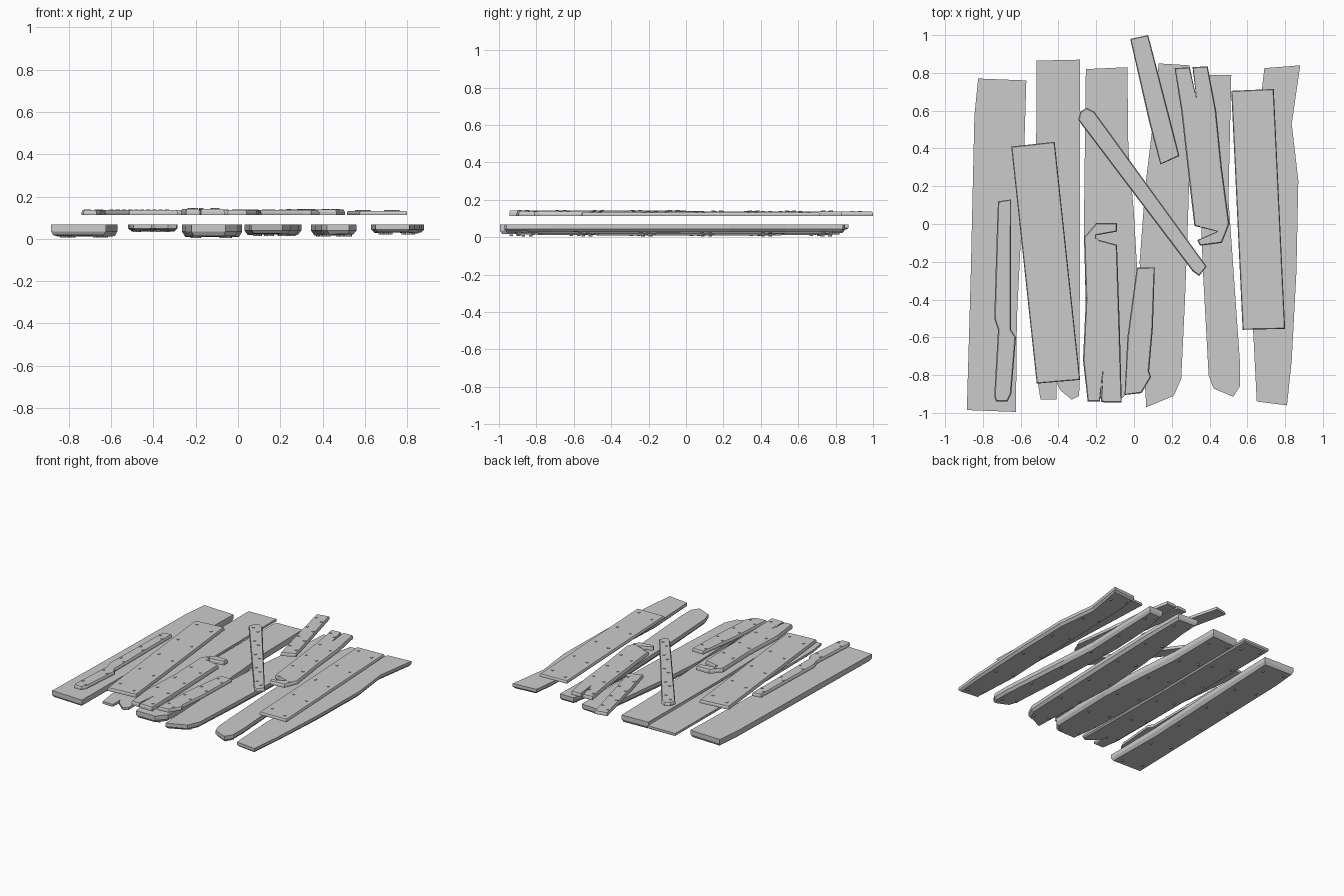
import bpy
import bmesh
from mathutils import Matrix

cube = bpy.data.objects.get("Cube")
if cube:
    bpy.data.objects.remove(cube)

wood = bpy.data.materials.new("weathered grey wood")
wood.use_nodes = True
GREY = (0.6, 0.6, 0.6, 1)
wood.diffuse_color = GREY
wood.node_tree.nodes["Principled BSDF"].inputs["Base Color"].default_value = GREY


def edge_x(edge, y):
    """Find x along a board edge at a given y."""
    points = sorted(edge, key=lambda p: p[1])
    for (xa, ya), (xb, yb) in zip(points, points[1:]):
        if ya <= y <= yb:
            return xa + (xb - xa) * (y - ya) / max(yb - ya, 0.001)
    return points[0][0] if y < points[0][1] else points[-1][0]


def add_nails(bm, left, right, z, rows, margin):
    """Set pairs of flat nail heads between the two edges."""
    low = max(left[0][1], right[0][1]) + 0.07
    high = min(left[-1][1], right[-1][1]) - 0.07
    for row in range(rows):
        y = low + (high - low) * row / (rows - 1)
        for side, other, shift in ((left, right, 0.02), (right, left, -0.02)):
            ny = y + shift
            a, b = edge_x(side, ny), edge_x(other, ny)
            spot = Matrix.Translation((a + (b - a) * margin, ny, z))
            bmesh.ops.create_cone(bm, cap_ends=True, segments=8, radius1=0.01,
                                  radius2=0.01, depth=0.008, matrix=spot)


def board(name, left, right, wide_z, worn_z, worn, rows, margin=0.2, bow=0.0):
    """Board between two edges (front to back), worn narrower at worn_z."""
    bm = bmesh.new()
    outline = right + left[::-1]
    verts = [bm.verts.new((x, y, wide_z)) for x, y in outline]
    base = bm.faces.new(verts)
    step = worn_z - wide_z
    made = bmesh.ops.extrude_face_region(bm, geom=[base], use_keep_orig=True)["geom"]
    face = next(g for g in made if isinstance(g, bmesh.types.BMFace))
    bmesh.ops.translate(bm, verts=face.verts, vec=(0, 0, step * 0.55))
    bmesh.ops.inset_region(bm, faces=[face], thickness=worn, use_even_offset=False)
    for v in face.verts:
        v.co.z = worn_z + bow * v.co.y ** 2
    bmesh.ops.recalc_face_normals(bm, faces=bm.faces[:])
    add_nails(bm, left, right, worn_z, rows, margin)
    mesh = bpy.data.meshes.new(name)
    bm.to_mesh(mesh)
    bm.free()
    mesh.materials.append(wood)
    obj = bpy.data.objects.new(name, mesh)
    bpy.context.collection.objects.link(obj)


def lower(name, left, right, underside):
    board(name, left, right, 0.068, underside, 0.016, 6, bow=0.008)


def upper(name, left, right, rows=5, margin=0.2, top=0.136):
    board(name, left, right, 0.112, top, 0.006, rows, margin)


# Lower layer: six long boards, worn on their undersides
lower("lower_board_far_right",
      [(-.885, -.985), (-.865, -.3), (-.845, .57), (-.825, .77)],
      [(-.625, -.995), (-.62, -.5), (-.59, .1), (-.57, .76)], 0.01)
lower("lower_board_right",
      [(-.41, -.84), (-.41, -.93), (-.495, -.93), (-.515, -.8), (-.52, .1), (-.515, .865)],
      [(-.39, -.88), (-.33, -.93), (-.29, -.91), (-.285, 0), (-.285, .87)], 0.036)
lower("lower_board_inner_right",
      [(-.22, -.92), (-.25, -.7), (-.265, 0), (-.255, .82)],
      [(-.06, -.92), (0, -.85), (.02, -.3), (0, .05), (-.03, .4), (-.035, .83)], 0.008)
lower("lower_board_inner_left",
      [(.065, -.97), (.055, -.8), (.03, -.2), (.06, .2), (.12, .7), (.13, .85)],
      [(.21, -.91), (.25, -.82), (.27, -.4), (.285, 0), (.3, .5), (.295, .84)], 0.018)
lower("lower_board_left",
      [(.42, -.87), (.395, -.8), (.365, -.25), (.345, .25), (.36, .6), (.4, .79)],
      [(.525, -.915), (.56, -.86), (.56, -.72), (.52, -.15), (.5, .13), (.515, .79)], 0.016)
lower("lower_board_far_left",
      [(.65, -.94), (.63, -.55), (.655, -.1), (.67, .65), (.69, .825)],
      [(.81, -.96), (.835, -.72), (.86, -.25), (.87, .23), (.835, .53), (.88, .84)], 0.026)

# Upper layer: shorter broken boards with raised worn tops
upper("narrow_board",
      [(-.73, -.94), (-.74, -.91), (-.72, -.56), (-.74, -.5), (-.725, 0), (-.72, .12)],
      [(-.67, -.94), (-.65, -.9), (-.625, -.6), (-.65, -.56), (-.65, -.1), (-.65, .13)])
upper("wide_right_board",
      [(-.515, -.845), (-.65, .41)], [(-.285, -.825), (-.42, .435)])
upper("split_board",
      [(-.175, -.94), (-.165, -.78), (-.18, -.94), (-.245, -.94), (-.27, -.72),
       (-.255, -.4), (-.265, -.07), (-.2, .005)],
      [(-.155, -.945), (-.065, -.945), (-.075, -.55), (-.09, -.11), (-.2, -.08),
       (-.2, -.06), (-.09, -.04), (-.09, .005)], top=0.142)
upper("short_front_board",
      [(-.05, -.905), (-.035, -.6), (.015, -.23)],
      [(.04, -.895), (.09, -.81), (.08, -.78), (.1, -.55), (.11, -.23)], 4)
upper("diagonal_board",
      [(.31, -.25), (-.295, .55), (-.285, .595)],
      [(.345, -.275), (.385, -.225), (-.21, .595), (-.25, .615)], 5, 0.35)
upper("short_back_board",
      [(.14, .315), (.08, .54), (-.02, .98)], [(.24, .36), (.2, .52), (.075, 1)], 4)
upper("notched_board",
      [(.35, -.115), (.335, -.085), (.44, -.04), (.32, -.01), (.295, .2),
       (.25, .6), (.215, .825)],
      [(.465, -.1), (.505, 0), (.465, .3), (.435, .6), (.39, .835),
       (.31, .83), (.33, .67), (.295, .83)], top=0.138)
upper("wide_left_board",
      [(.575, -.56), (.515, .705)], [(.8, -.555), (.74, .715)], top=0.132)
